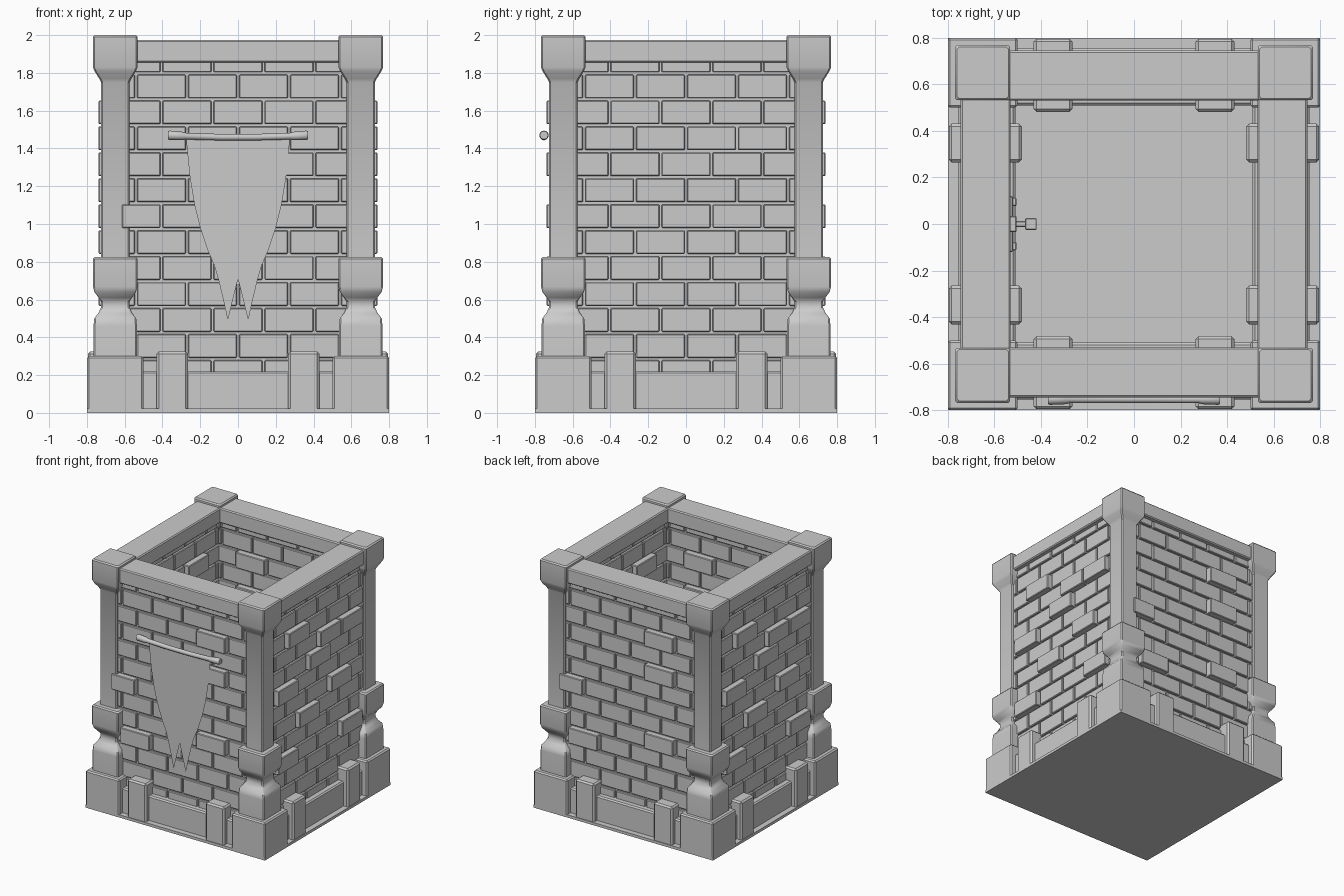
import bpy, bmesh, math
from mathutils import Matrix, Vector

if "Cube" in bpy.data.objects:
    bpy.data.objects.remove(bpy.data.objects["Cube"])


def finish(name, bm, bevel=0.0, smooth=False):
    bmesh.ops.recalc_face_normals(bm, faces=bm.faces)
    me = bpy.data.meshes.new(name)
    bm.to_mesh(me)
    bm.free()
    ob = bpy.data.objects.new(name, me)
    bpy.context.collection.objects.link(ob)
    if bevel:
        m = ob.modifiers.new("edge_bevel", 'BEVEL')
        m.width, m.segments, m.limit_method = bevel, 1, 'ANGLE'
    if smooth:
        bpy.ops.object.select_all(action='DESELECT')
        ob.select_set(True)
        bpy.context.view_layer.objects.active = ob
        bpy.ops.object.shade_smooth_by_angle(angle=math.radians(35))
    return ob


def box(bm, x0, x1, y0, y1, z0, z1, rot=Matrix()):
    """Box given by its limits, then rotated."""
    c = Vector(((x0 + x1) / 2, (y0 + y1) / 2, (z0 + z1) / 2))
    mat = rot @ Matrix.Translation(c) @ Matrix.Diagonal((x1 - x0, y1 - y0, z1 - z0, 1))
    bmesh.ops.create_cube(bm, size=1, matrix=mat)


def skin(bm, rings):
    """Join equal-length closed rings into a capped solid."""
    vs = [[bm.verts.new(p) for p in r] for r in rings]
    n = len(vs[0])
    for a, b in zip(vs, vs[1:]):
        for i in range(n):
            bm.faces.new((a[i], a[(i + 1) % n], b[(i + 1) % n], b[i]))
    bm.faces.new(vs[0][::-1])
    bm.faces.new(vs[-1])


# Floor slab
bm = bmesh.new()
box(bm, -.8, .8, -.8, .8, 0, .022)
finish("floor_slab", bm)

# Corner pillars: chamfered square section following a height / half-width profile
profile = [(.28, .115), (.46, .115), (.50, .111), (.53, .088), (.56, .075), (.59, .075),
           (.61, .088), (.64, .110), (.67, .118), (.815, .118), (.825, .110), (.825, .075),
           (1.75, .075), (1.77, .085), (1.81, .110), (1.83, .118), (1.99, .118), (2.0, .110)]
for sx, sy, corner in ((-1, -1, "front_left"), (1, -1, "front_right"),
                       (-1, 1, "back_left"), (1, 1, "back_right")):
    bm = bmesh.new()
    rings = []
    for z, h in profile:
        c = h - .008
        pts = [(h, -c), (h, c), (c, h), (-c, h), (-h, c), (-h, -c), (-c, -h), (c, -h)]
        rings.append([(sx * .65 + x, sy * .65 + y, z) for x, y in pts])
    skin(bm, rings)
    finish(corner + "_pillar", bm, smooth=True)
    bm = bmesh.new()
    xs, ys = sorted((sx * .5, sx * .8)), sorted((sy * .5, sy * .8))
    box(bm, *xs, *ys, .005, .3)
    finish(corner + "_base_block", bm, .01)

# Four sides: brick wall, plinth, plinth blocks, top beam
ROW, LEN, GAP = .1375, .27, .006
proud_front = {(9, 1), (7, 1), (5, -2), (3, 1), (2, -2)}
proud_side = {(9, -1), (8, 0), (8, 1), (7, 0), (6, -2), (5, 1), (4, -1), (2, 1), (2, -2)}
for q, side in enumerate(("front", "right", "back", "left")):
    rot = Matrix.Rotation(q * math.pi / 2, 4, 'Z')
    proud = proud_side if q % 2 else proud_front
    bm = bmesh.new()
    box(bm, -.6, .6, -.69, -.585, .02, 1.9, rot)
    finish(side + "_mortar", bm)

    bm = bmesh.new()
    for k in range(-1, 12):
        z0 = .285 + ROW * k
        z1 = min(z0 + ROW, 1.9)
        for i in range(-3, 4):
            mid = LEN * (i if k % 2 else i + .5)
            x0, x1 = max(mid - LEN / 2, -.62), min(mid + LEN / 2, .62)
            if x1 - x0 < .03:
                continue
            p = .03 if (k, i) in proud else 0
            box(bm, x0 + GAP, x1 - GAP, -.708 - p, -.565 + p, z0 + GAP, z1 - GAP, rot)
    finish(side + "_bricks", bm, .005)

    bm = bmesh.new()
    box(bm, -.52, .52, -.755, -.51, .01, .22, rot)
    finish(side + "_plinth", bm, .01)
    bm = bmesh.new()
    for s in (-1, 1):
        box(bm, s * .348 - .083, s * .348 + .083, -.795, -.482, .008, .325, rot)
    finish(side + "_plinth_blocks", bm, .012)
    bm = bmesh.new()
    box(bm, -.56, .56, -.745, -.53, 1.855, 1.975, rot)
    finish(side + "_top_beam", bm, .008)

# Banner rod with thicker ends and a slight sag
bm = bmesh.new()
rod = [(-.37, .021), (-.362, .025), (-.29, .022), (-.28, .018), (-.1, .017), (.1, .017),
       (.28, .018), (.29, .022), (.362, .025), (.37, .021)]
skin(bm, [[(x, -.752 + r * math.cos(a), 1.459 + .08 * x * x + r * math.sin(a))
           for a in (j * math.tau / 12 for j in range(12))] for x, r in rod])
finish("banner_rod", bm, smooth=True)

# Swallow-tailed cloth banner: outer and inner edge per height, mirrored
bm = bmesh.new()
cloth = [(1.455, .275, 0), (1.40, .27, 0), (1.25, .255, 0), (1.10, .23, 0), (.98, .20, 0),
         (.86, .16, 0), (.78, .125, 0), (.71, .105, 0), (.60, .078, .027), (.497, .056, .052)]
for s in (-1, 1):
    rows = [[bm.verts.new((s * e, -.742, z)) for e in (o, i)] for z, o, i in cloth]
    for a, b in zip(rows, rows[1:]):
        bm.faces.new((a[0], a[1], b[1], b[0]))
bmesh.ops.remove_doubles(bm, verts=bm.verts, dist=.0005)
finish("banner_cloth", bm)

# Small wall bracket with cup on the inside of the left wall
bm = bmesh.new()
box(bm, -.57, -.52, -.12, .12, .97, 1.03)
box(bm, -.57, -.505, -.035, .035, .90, 1.10)
box(bm, -.51, -.44, -.012, .012, .985, 1.015)
box(bm, -.468, -.418, -.025, .025, .96, 1.08)
for y in (-.095, 0, .095):
    box(bm, -.53, -.505, y - .018, y + .018, .982, 1.018)
finish("inner_wall_bracket", bm, .004)
